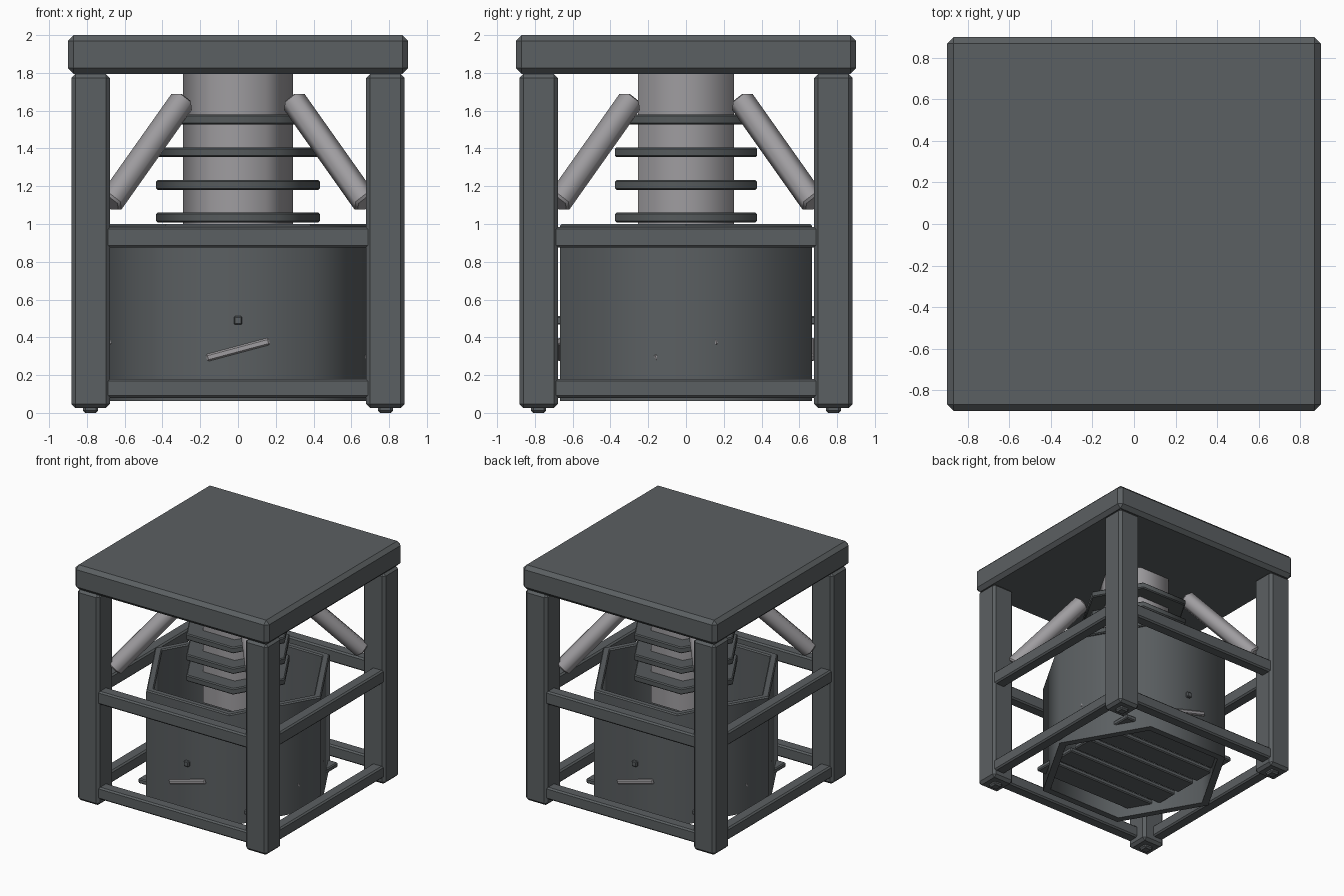
import bpy, math
from mathutils import Vector, Matrix

if "Cube" in bpy.data.objects:
    bpy.data.objects.remove(bpy.data.objects["Cube"])


def material(name, col):
    m = bpy.data.materials.new(name)
    m.diffuse_color = (*col, 1)
    m.use_nodes = True
    m.node_tree.nodes["Principled BSDF"].inputs["Base Color"].default_value = m.diffuse_color
    return m


DARK = material("dark slate metal", (0.105, 0.116, 0.122))
RING = material("dark ring metal", (0.092, 0.103, 0.107))
LIGHT = material("light grey steel", (0.345, 0.335, 0.35))


def add(name, verts, faces, mat, matrix=None, bevel=0, smooth=False):
    me = bpy.data.meshes.new(name)
    me.from_pydata(verts, [], faces)
    me.materials.append(mat)
    if smooth:
        for p in me.polygons:
            p.use_smooth = True
        me.set_sharp_from_angle(angle=math.radians(62))
    ob = bpy.data.objects.new(name, me)
    bpy.context.collection.objects.link(ob)
    if matrix:
        ob.matrix_world = matrix
    if bevel:
        b = ob.modifiers.new("chamfer", 'BEVEL')
        b.width, b.segments, b.limit_method = bevel, 1, 'ANGLE'
        b.angle_limit = math.radians(65)
    return ob


def box(name, size, mat, loc=(0, 0, 0), matrix=None, bevel=0):
    v = [(x * size[0] / 2, y * size[1] / 2, z * size[2] / 2)
         for x in (-1, 1) for y in (-1, 1) for z in (-1, 1)]
    f = [(0, 1, 3, 2), (4, 6, 7, 5), (0, 4, 5, 1), (2, 3, 7, 6), (0, 2, 6, 4), (1, 5, 7, 3)]
    return add(name, v, f, mat, (matrix or Matrix()) @ Matrix.Translation(loc), bevel)


def hexagon(r, z):
    return [(r * math.cos(i * math.pi / 3), r * math.sin(i * math.pi / 3), z) for i in range(6)]


def prism(name, r, z0, z1, mat, matrix=None, bevel=0):
    f = [(i, (i + 1) % 6, (i + 1) % 6 + 6, i + 6) for i in range(6)]
    f += [tuple(range(5, -1, -1)), tuple(range(6, 12))]
    return add(name, hexagon(r, z0) + hexagon(r, z1), f, mat, matrix, bevel, True)


# Top slab
box("top_slab", (1.8, 1.8, 0.205), DARK, (0, 0, 1.8975), bevel=0.03)

# Hollow hexagonal vessel, open at both ends
loops = [(0.77, 0.063), (0.77, 0.99), (0.76, 1.0), (0.715, 1.0), (0.705, 0.99), (0.705, 0.063)]
verts = [p for r, z in loops for p in hexagon(r, z)]
faces = [(a * 6 + i, a * 6 + (i + 1) % 6, (a + 1) % 6 * 6 + (i + 1) % 6, (a + 1) % 6 * 6 + i)
         for a in range(6) for i in range(6)]
vessel = add("vessel", verts, faces, DARK)
for p in vessel.data.polygons:
    p.use_smooth = abs(p.normal.z) < 0.1
# keep the rim crisp, the walls smooth
for e in vessel.data.edges:
    a, b = (vessel.data.vertices[i].co for i in e.vertices)
    e.use_edge_sharp = abs(a.z - b.z) < 0.001

# Grate planks at the vessel bottom
for i in range(-2, 3):
    box("grate_plank", (1.08, 0.19, 0.04), DARK, (0, i * 0.23, 0.155), bevel=0.008)

# Central ram and its collars
prism("ram", 0.292, 0.8, 1.8, LIGHT)
for i in range(4):
    z = 1.034 + i * 0.173
    prism("ram_collar", 0.434, z - 0.026, z + 0.026, RING, bevel=0.008)

# Parts repeated on four sides
for k in range(4):
    R = Matrix.Rotation(k * math.pi / 2, 4, 'Z')
    box("leg", (0.204, 0.204, 1.77), DARK, (-0.78, -0.78, 0.91), R, 0.022)
    box("foot", (0.08, 0.08, 0.05), DARK, (-0.78, -0.78, 0.025), R, 0.012)
    box("lower_rail", (1.48, 0.1, 0.1), DARK, (0, -0.82, 0.13), R, 0.012)
    box("middle_rail", (1.48, 0.1, 0.11), DARK, (0, -0.82, 0.93), R, 0.012)
    box("knob", (0.044, 0.044, 0.044), DARK, (0, -0.668, 0.49), R, 0.006)
    tilt = R @ Matrix.Translation((0, -0.662, 0.335)) @ Matrix.Rotation(math.radians(-15), 4, 'Y')
    box("handle_bar", (0.345, 0.038, 0.038), LIGHT, (0, 0, 0), tilt, 0.008)
    # Diagonal brace leaning in toward the ram
    axis = Vector((0.5, 0.5, 0.707)).to_track_quat('Z', 'Y').to_matrix().to_4x4()
    prism("brace", 0.069, -0.385, 0.385, LIGHT,
          R @ Matrix.Translation((-0.485, -0.485, 1.382)) @ axis, 0.012)
